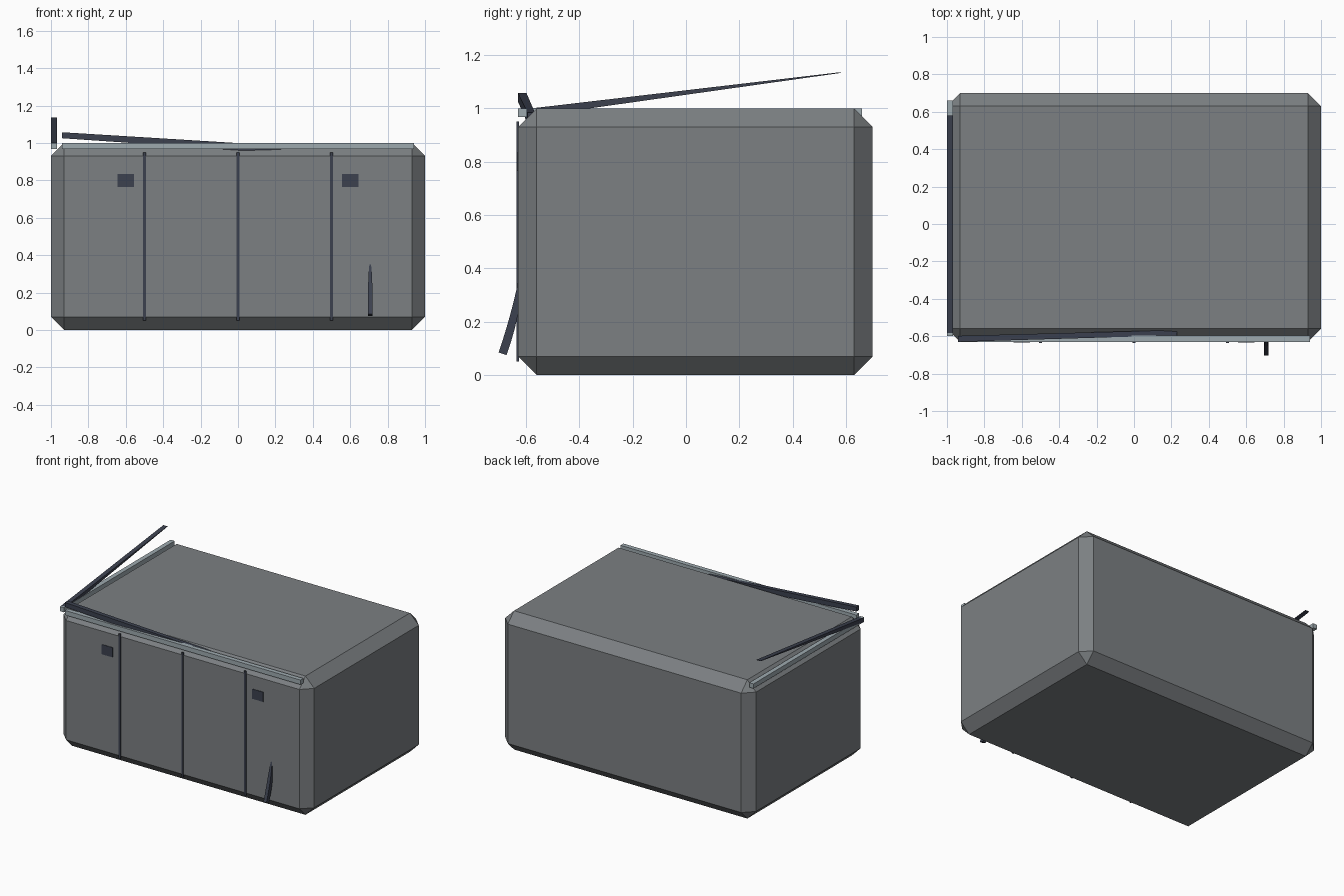
import bpy, bmesh
from mathutils import Vector

cube = bpy.data.objects.get("Cube")
if cube:
    bpy.data.objects.remove(cube, do_unlink=True)


def material(name, rgb):
    m = bpy.data.materials.new(name)
    m.use_nodes = True
    m.diffuse_color = (*rgb, 1)
    m.node_tree.nodes["Principled BSDF"].inputs["Base Color"].default_value = (*rgb, 1)
    return m


GREY = material("body grey", (0.20, 0.215, 0.225))
PALE = material("pale rail grey", (0.34, 0.40, 0.43))
DARK = material("dark slate", (0.045, 0.053, 0.078))


def finish(name, bm, mat):
    bmesh.ops.recalc_face_normals(bm, faces=bm.faces)
    mesh = bpy.data.meshes.new(name)
    bm.to_mesh(mesh)
    bm.free()
    mesh.materials.append(mat)
    obj = bpy.data.objects.new(name, mesh)
    bpy.context.collection.objects.link(obj)
    return obj


def box(name, lo, hi, mat, bevel=0):
    bm = bmesh.new()
    bmesh.ops.create_cube(bm, size=1)
    lo, hi = Vector(lo), Vector(hi)
    for v in bm.verts:
        v.co = (lo + hi) / 2 + v.co * (hi - lo)
    if bevel:
        bmesh.ops.bevel(bm, geom=bm.edges[:], offset=bevel, segments=1, affect='EDGES')
    return finish(name, bm, mat)


def loft(name, sections, mat):
    """Skin a bar through a list of four-cornered sections."""
    bm = bmesh.new()
    rings = [[bm.verts.new(p) for p in s] for s in sections]
    for a, b in zip(rings, rings[1:]):
        for i in range(4):
            j = (i + 1) % 4
            bm.faces.new((a[i], a[j], b[j], b[i]))
    bm.faces.new(rings[0])
    bm.faces.new(rings[-1])
    return finish(name, bm, mat)


def section_x(x, y0, y1, z0, z1):
    return [(x, y0, z0), (x, y1, z0), (x, y1, z1), (x, y0, z1)]


def section_y(y, x0, x1, z0, z1):
    return [(x0, y, z0), (x1, y, z0), (x1, y, z1), (x0, y, z1)]


# Chamfered body
box("body", (-1, -0.63, 0), (1, 0.70, 1), GREY, 0.07)

# Rails along the top front and right edges
box("front_rail", (-0.94, -0.63, 0.967), (0.94, -0.597, 1), PALE)
box("side_rail", (-1, -0.60, 0.967), (-0.967, 0.66, 1), PALE)

# Tapered arms lifted off the rails
loft("front_arm", [section_x(-0.94, -0.63, -0.598, 1.025, 1.057),
                   section_x(0.23, -0.595, -0.567, 0.945, 0.985)], DARK)
loft("side_arm", [section_y(-0.59, -1.001, -0.969, 0.968, 0.999),
                  section_y(0.58, -1.001, -0.969, 1.133, 1.136)], DARK)

# Panel seams and small plates on the front
for name, x in (("right", -0.5), ("middle", 0), ("left", 0.5)):
    box(name + "_seam", (x - 0.007, -0.635, 0.05), (x + 0.007, -0.627, 0.95), DARK)
for name, x in (("right", -0.6), ("left", 0.6)):
    box(name + "_plate", (x - 0.043, -0.634, 0.765), (x + 0.043, -0.628, 0.835), DARK)

# Curved handle, narrowing to its upper end
sections = []
for i in range(7):
    t = i / 6
    y = -0.688 + 0.064 * (1 - (1 - t) ** 1.6)
    z = 0.08 + 0.29 * t
    w = 0.010 * (1 - t ** 4) + 0.002
    d = 0.013 * (1 - t ** 3) + 0.002
    sections.append([(0.707 - w, y - d, z + d / 3), (0.707 + w, y - d, z + d / 3),
                     (0.707 + w, y + d, z - d / 3), (0.707 - w, y + d, z - d / 3)])
loft("handle", sections, DARK)
